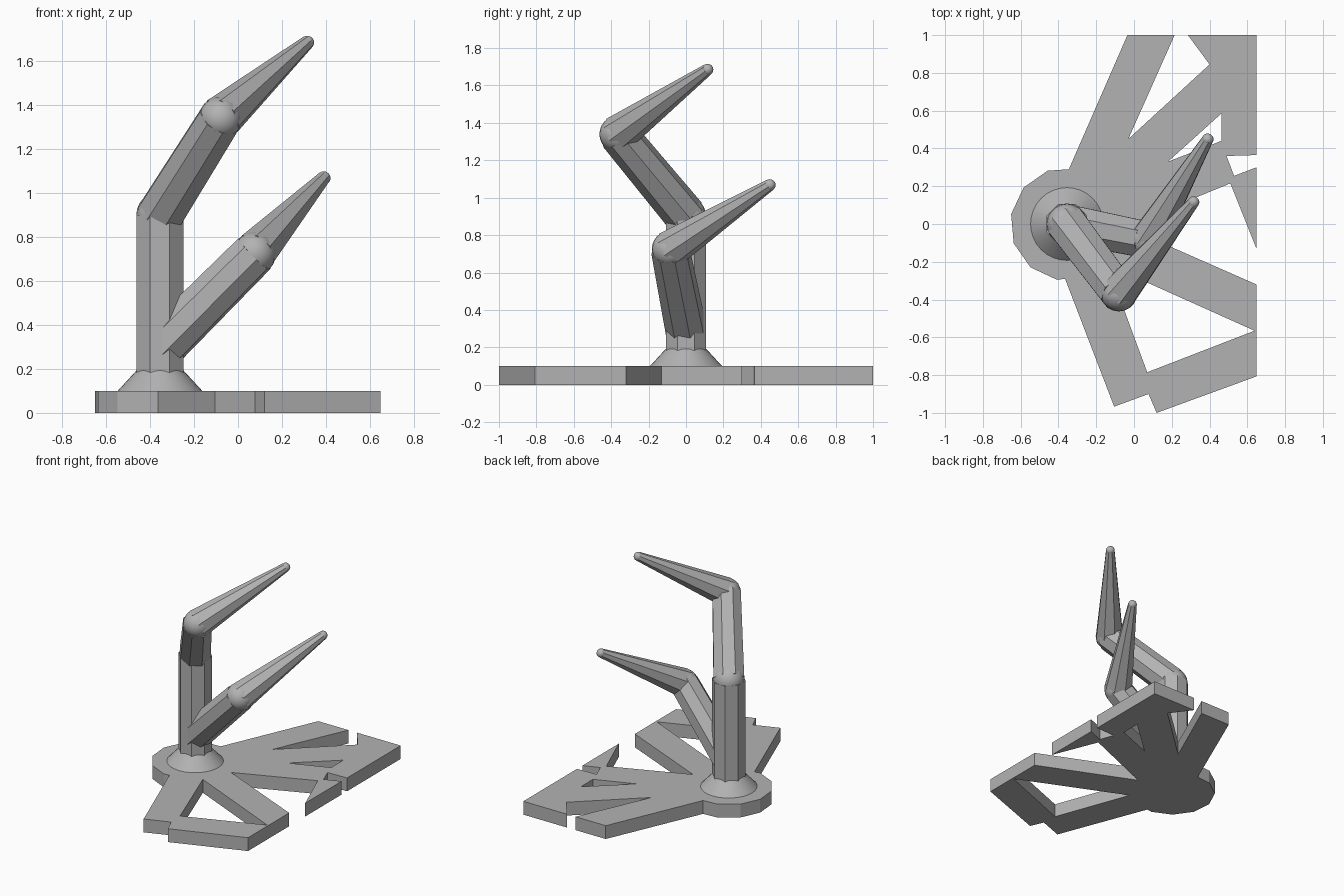
import bpy, bmesh, math
from mathutils import Vector, Matrix

cube = bpy.data.objects.get("Cube")
if cube:
    bpy.data.objects.remove(cube, do_unlink=True)

grey = bpy.data.materials.new("plain grey")
grey.use_nodes = True
grey.diffuse_color = (0.45, 0.45, 0.45, 1)
grey.node_tree.nodes["Principled BSDF"].inputs["Base Color"].default_value = (0.45, 0.45, 0.45, 1)


def finish(name, bm, smooth=False):
    bmesh.ops.recalc_face_normals(bm, faces=bm.faces[:])
    for f in bm.faces:
        f.smooth = smooth
    mesh = bpy.data.meshes.new(name)
    bm.to_mesh(mesh)
    bm.free()
    mesh.materials.append(grey)
    obj = bpy.data.objects.new(name, mesh)
    bpy.context.collection.objects.link(obj)
    return obj


def limb(name, start, end, r1, r2, sides=8):
    """Faceted, tapered bar between two points."""
    a, b = Vector(start), Vector(end)
    axis = b - a
    turn = axis.to_track_quat('Z', 'Y').to_matrix().to_4x4()
    phase = Matrix.Rotation(math.pi / sides, 4, 'Z')
    bm = bmesh.new()
    bmesh.ops.create_cone(bm, cap_ends=True, segments=sides, radius1=r1, radius2=r2,
                          depth=axis.length,
                          matrix=Matrix.Translation((a + b) / 2) @ turn @ phase)
    return finish(name, bm)


def ball(name, centre, radius):
    bm = bmesh.new()
    bmesh.ops.create_uvsphere(bm, u_segments=20, v_segments=12, radius=radius,
                              matrix=Matrix.Translation(centre))
    return finish(name, bm, True)


def slab(name, loops, height):
    """Flat plate from an outline followed by hole outlines."""
    bm = bmesh.new()
    for loop in loops:
        vs = [bm.verts.new((x, y, 0)) for x, y in loop]
        for i, v in enumerate(vs):
            bm.edges.new((v, vs[i - 1]))
    bmesh.ops.triangle_fill(bm, edges=bm.edges[:], use_beauty=True, normal=(0, 0, 1))
    out = bmesh.ops.extrude_face_region(bm, geom=bm.faces[:], use_keep_orig=True)
    top = [g for g in out["geom"] if isinstance(g, bmesh.types.BMVert)]
    bmesh.ops.translate(bm, verts=top, vec=(0, 0, height))
    return finish(name, bm)


# Flat branching base: rounded foot on one side, forked arms on the other
CX, EDGE = -0.355, 0.648
foot = [(CX + 0.3 * math.cos(math.radians(a)), 0.3 * math.sin(math.radians(a)))
        for a in range(110, 261, 30)]
front_arms = [(-0.365, -0.29), (-0.105, -0.967), (0.077, -0.9), (0.12, -1),
              (EDGE, -0.807), (EDGE, -0.32), (-0.048, -0.014)]
back_arms = [(0.51, 0.215), (EDGE, -0.13), (EDGE, 0.3), (0.53, 0.255), (0.49, 0.36),
             (EDGE, 0.365), (EDGE, 1), (0.285, 1), (0.4, 0.845), (-0.03, 0.45),
             (0.215, 1), (-0.035, 1), (-0.345, 0.29)]
front_hole = [(-0.14, -0.216), (0.07, -0.785), (0.638, -0.565)]
back_hole = [(0.18, 0.33), (0.463, 0.44), (0.463, 0.585)]
slab("base_plate", [foot + front_arms + back_arms, front_hole, back_hole], 0.1)

# Sloped collar around the trunk
bm = bmesh.new()
bmesh.ops.create_cone(bm, cap_ends=True, segments=32, radius1=0.2, radius2=0.108,
                      depth=0.1, matrix=Matrix.Translation((CX, 0, 0.142)))
collar = finish("collar", bm, True)
bpy.context.view_layer.objects.active = collar
collar.select_set(True)
bpy.ops.object.shade_smooth_by_angle(angle=math.radians(30))
collar.select_set(False)

# Trunk, then two jointed arms with tapering ends
limb("trunk", (CX, 0, 0.1), (CX, 0, 0.9), 0.116, 0.116)
arms = {
    "upper": ((CX, 0, 0.9), (-0.08, -0.365, 1.34), (0.315, 0.115, 1.685)),
    "lower": ((CX, 0, 0.295), (0.075, -0.085, 0.725), (0.39, 0.448, 1.068)),
}
for name, (root, elbow, tip) in arms.items():
    ball(name + "_shoulder", root, 0.108)
    limb(name + "_branch", root, elbow, 0.112, 0.104)
    ball(name + "_elbow", elbow, 0.098)
    limb(name + "_spike", elbow, tip, 0.102, 0.032)
    ball(name + "_spike_tip", tip, 0.031)
